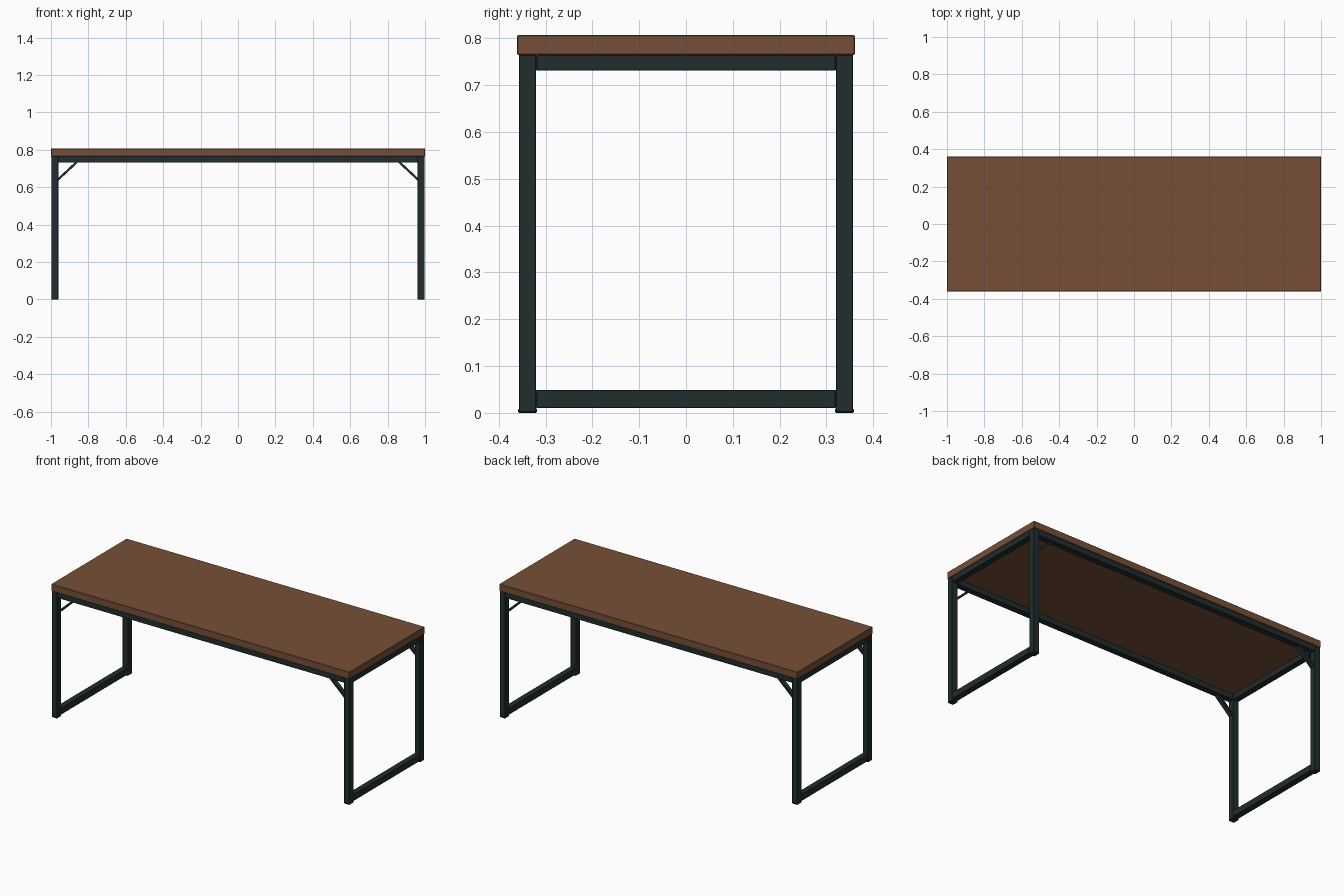
import bpy, math

if "Cube" in bpy.data.objects:
    bpy.data.objects.remove(bpy.data.objects["Cube"])


def material(name, rgb):
    m = bpy.data.materials.new(name)
    m.diffuse_color = (*rgb, 1)
    m.use_nodes = True
    m.node_tree.nodes["Principled BSDF"].inputs["Base Color"].default_value = m.diffuse_color
    return m


wood = material("brown wood", (0.18, 0.078, 0.037))
steel = material("dark steel", (0.016, 0.026, 0.027))


def box(name, lo, hi, mat, bevel=0.0015, angle=0):
    """Box between two corners, optionally turned about y, with softened edges."""
    bpy.ops.mesh.primitive_cube_add(size=1)
    ob = bpy.context.object
    ob.name = name
    ob.scale = [b - a for a, b in zip(lo, hi)]
    bpy.ops.object.transform_apply(location=False, rotation=False, scale=True)
    ob.location = [(a + b) / 2 for a, b in zip(lo, hi)]
    ob.rotation_euler = (0, angle, 0)
    ob.data.materials.append(mat)
    mod = ob.modifiers.new("soft edges", 'BEVEL')
    mod.width = bevel
    mod.segments = 1
    return ob


X, Y, T = 0.998, 0.357, 0.037      # frame half sizes and tube width
Z0, Z1, Z2 = 0.010, 0.765, 0.807   # foot top, frame top, table top

# table top
box("table_top", (-1, -0.361, Z1), (1, 0.361, Z2), wood, 0.002)

for sx, xn in ((-1, "left"), (1, "right")):
    x0, x1 = sorted((sx * X, sx * (X - T)))
    # end loop cross bars
    box(f"{xn}_bottom_bar", (x0, -Y + T, Z0), (x1, Y - T, Z0 + 0.039), steel)
    box(f"{xn}_top_bar", (x0, -Y + T, Z1 - 0.034), (x1, Y - T, Z1), steel)
    for sy, yn in ((-1, "front"), (1, "back")):
        y0, y1 = sorted((sy * Y, sy * (Y - T)))
        # leg and foot cap
        box(f"{yn}_{xn}_leg", (x0, y0, 0.006), (x1, y1, Z1), steel)
        box(f"{yn}_{xn}_foot", (x0, y0 - 0.002, 0), (x1, y1 + 0.002, Z0), steel, 0.003)
        # diagonal corner brace from leg to long rail
        cx, cz, half = sx * 0.912, 0.688, 0.069
        yc = sy * (Y - T / 2)
        box(f"{yn}_{xn}_brace", (cx - half, yc - 0.015, cz - 0.006),
            (cx + half, yc + 0.015, cz + 0.006), steel, 0.001, sx * math.radians(43))

# long rails under the top
for sy, yn in ((-1, "front"), (1, "back")):
    y0, y1 = sorted((sy * Y, sy * (Y - T)))
    box(f"{yn}_rail", (-X + T, y0, Z1 - 0.034), (X - T, y1, Z1), steel)
